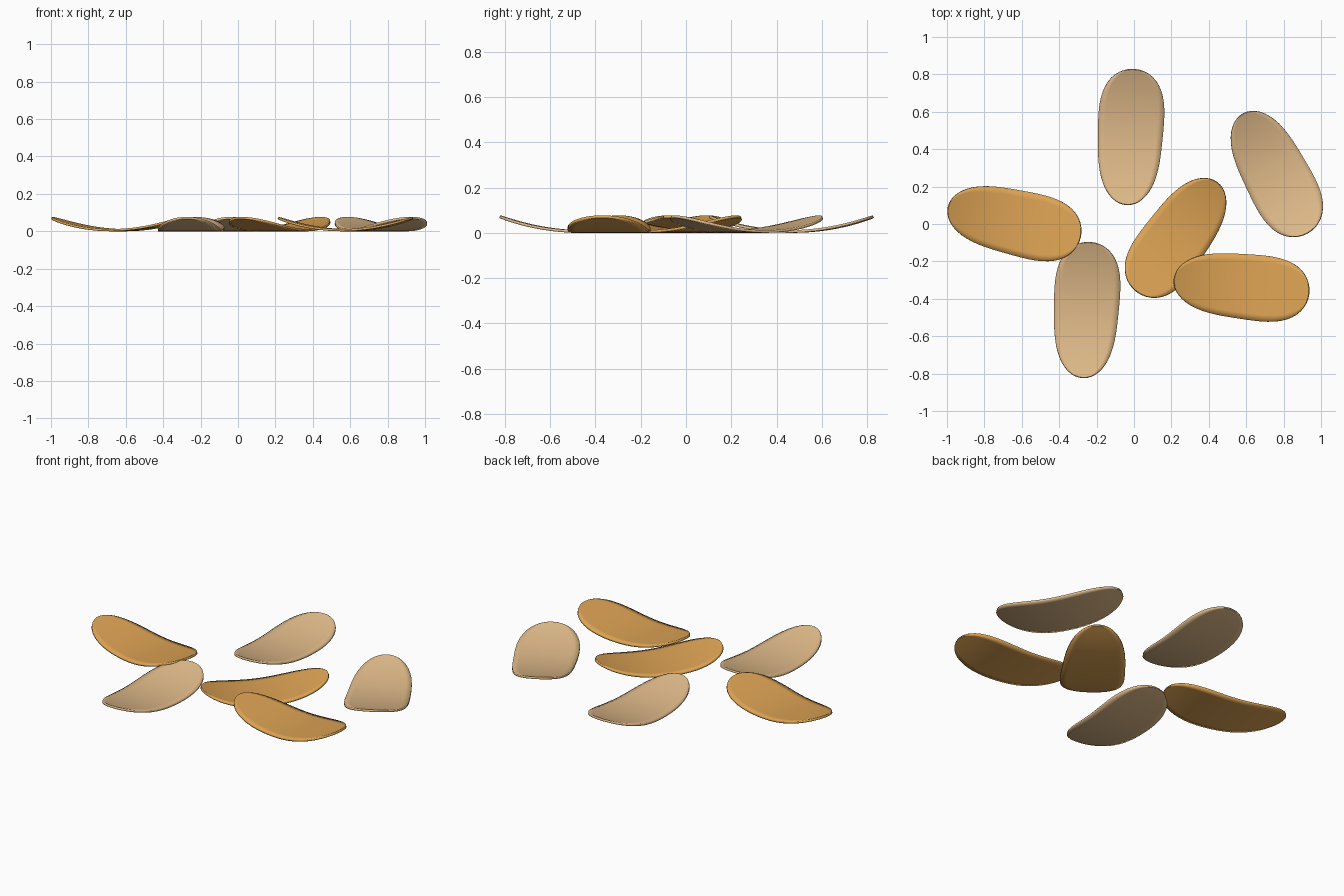
import bpy, bmesh
from math import sin, pi, radians

if "Cube" in bpy.data.objects:
    bpy.data.objects.remove(bpy.data.objects["Cube"])

LENGTH, WIDTH, LIFT, THICK = 0.73, 0.346, 0.066, 0.012
ROWS, COLS = 28, 10


def material(name, color):
    m = bpy.data.materials.new(name)
    m.diffuse_color = color
    m.use_nodes = True
    m.node_tree.nodes["Principled BSDF"].inputs["Base Color"].default_value = m.diffuse_color
    return m


orange = material("orange", (0.73, 0.37, 0.09, 1))
pale = material("pale", (0.74, 0.49, 0.25, 1))


# One petal: rounded, slightly egg-shaped outline, both ends curling upward
def petal_mesh():
    bm = bmesh.new()
    grid = []
    for i in range(ROWS + 1):
        u = sin(pi / 2 * (2 * i / ROWS - 1))
        half = WIDTH / 2 * max(0, 1 - abs(u) ** 3.2) ** 0.5 * (1 + 0.1 * u)
        row = []
        for j in range(COLS + 1):
            v = 2 * j / COLS - 1
            row.append(bm.verts.new((u * LENGTH / 2, v * half, LIFT * u * u)))
        grid.append(row)
    for a, b in zip(grid, grid[1:]):
        for j in range(COLS):
            bm.faces.new((a[j], b[j], b[j + 1], a[j + 1]))
    bmesh.ops.remove_doubles(bm, verts=bm.verts, dist=0.0005)
    bmesh.ops.recalc_face_normals(bm, faces=bm.faces)
    if sum(f.normal.z for f in bm.faces) < 0:
        bmesh.ops.reverse_faces(bm, faces=bm.faces)
    for f in bm.faces:
        f.smooth = True
    me = bpy.data.meshes.new("petal")
    bm.to_mesh(me)
    bm.free()
    return me


# Scattered petals: name, centre x, centre y, direction of the wide end, colour
petals = [
    ("petal_back", -0.02, 0.465, 87, pale),
    ("petal_front", -0.255, -0.46, 87, pale),
    ("petal_right", 0.755, 0.27, -62, pale),
    ("petal_left", -0.64, 0.01, -13, orange),
    ("petal_middle", 0.23, -0.07, 234, orange),
    ("petal_front_right", 0.575, -0.333, -6, orange),
]
for name, x, y, angle, mat in petals:
    ob = bpy.data.objects.new(name, petal_mesh())
    bpy.context.collection.objects.link(ob)
    ob.location = (x, y, 0)
    ob.rotation_euler.z = radians(angle)
    ob.data.materials.append(mat)
    sol = ob.modifiers.new("thickness", "SOLIDIFY")
    sol.thickness = THICK
    sol.offset = 1
